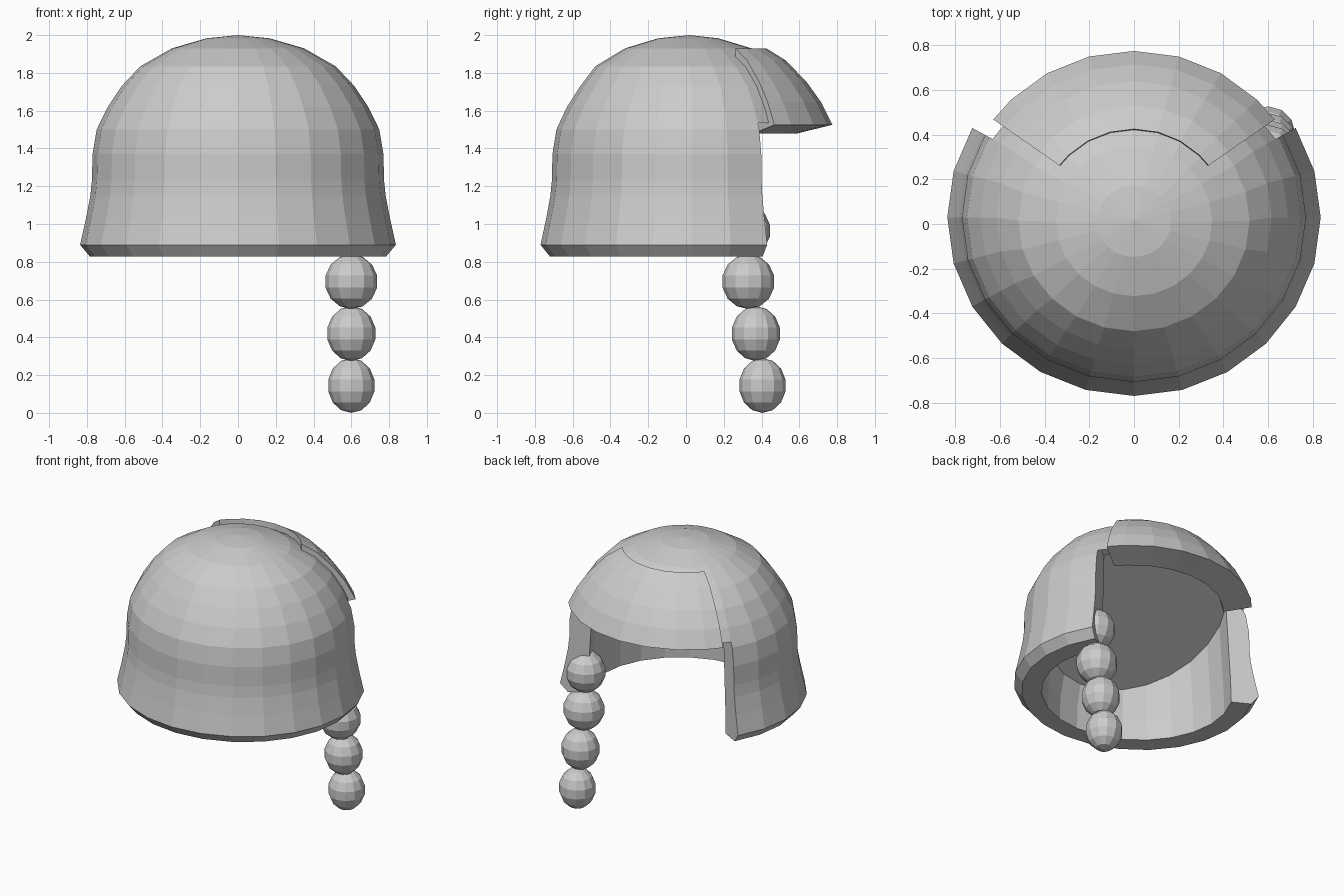
import bpy, bmesh, math

if "Cube" in bpy.data.objects:
    bpy.data.objects.remove(bpy.data.objects["Cube"])

CY = 0.03      # centre of the hair along y
WIDE = 1.045   # the cross-section is slightly wider in x


def finish(name, bm):
    bmesh.ops.recalc_face_normals(bm, faces=bm.faces)
    me = bpy.data.meshes.new(name)
    bm.to_mesh(me)
    bm.free()
    ob = bpy.data.objects.new(name, me)
    bpy.context.collection.objects.link(ob)
    return ob


def point(r, z, deg, cy=CY):
    """Point on an elliptical ring; z may depend on the angle."""
    a = math.radians(deg)
    zz = z(a) if callable(z) else z
    return (WIDE * r * math.cos(a), cy + r * math.sin(a), zz)


def sweep_section(name, section, angles):
    """Closed section swept over part of a turn, with both ends capped."""
    bm = bmesh.new()
    cols = [[bm.verts.new(point(r, z, d)) for r, z in section] for d in angles]
    n = len(section)
    for a, b in zip(cols, cols[1:]):
        for i in range(n):
            j = (i + 1) % n
            bm.faces.new((a[i], a[j], b[j], b[i]))
    bm.faces.new(cols[0])
    bm.faces.new(cols[-1])
    return finish(name, bm)


# Crown of the hair: rings from the pole downwards, 24 sides
bm = bmesh.new()
top = bm.verts.new((0, 0.02, 2.0))
profile = [(0.16, 1.983, 0.012), (0.335, 1.93, 0.012), (0.495, 1.835, 0.015),
           (0.59, 1.73, CY), (0.66, 1.62, CY), (0.70, 1.535, CY)]
rings = [[bm.verts.new(point(r, z, 15 * k, cy)) for k in range(24)]
         for r, z, cy in profile]
for k in range(24):
    m = (k + 1) % 24
    bm.faces.new((top, rings[0][k], rings[0][m]))
    for a, b in zip(rings, rings[1:]):
        bm.faces.new((a[k], b[k], b[m], a[m]))
finish("crown", bm)


# Flat underside of the scalp, tilted up towards the opening
def rim_z(a):
    return 1.42 + 0.27 * math.sin(a)


bm = bmesh.new()
bm.faces.new([bm.verts.new(point(0.59, rim_z, -15 * k)) for k in range(24)])
scalp = finish("scalp_base", bm)
if scalp.data.polygons[0].normal.z > 0:
    scalp.data.flip_normals()

# Thick flared bob, open towards +y
bob = [(0.655, 1.575), (0.70, 1.535), (0.716, 1.50), (0.737, 1.37),
       (0.74, 1.23), (0.748, 1.15), (0.77, 1.03), (0.80, 0.89), (0.75, 0.827),
       (0.62, 0.827), (0.615, 1.0), (0.585, rim_z)]
sweep_section("bob", bob, [30 - 15 * k for k in range(17)])

# Fringe overlapping the crown above the opening
fringe = [(0.395, 1.93), (0.50, 1.865), (0.61, 1.75), (0.685, 1.645),
          (0.745, 1.525), (0.56, 1.48), (0.53, 1.62), (0.39, 1.86)]
sweep_section("fringe", fringe, [36] + [45 + 15 * k for k in range(7)] + [144])

# Hanging braid made of faceted beads
braid = [(0.405, 0.145, 0.125), (0.37, 0.42, 0.13),
         (0.33, 0.695, 0.14), (0.31, 0.965, 0.137)]
for i, (y, z, r) in enumerate(braid):
    bm = bmesh.new()
    bmesh.ops.create_uvsphere(bm, u_segments=12, v_segments=7, radius=1)
    for v in bm.verts:
        v.co = (0.6 + v.co.x * r, y + v.co.y * r, z + v.co.z * 0.145)
    finish("braid_bead_%d" % (i + 1), bm)
